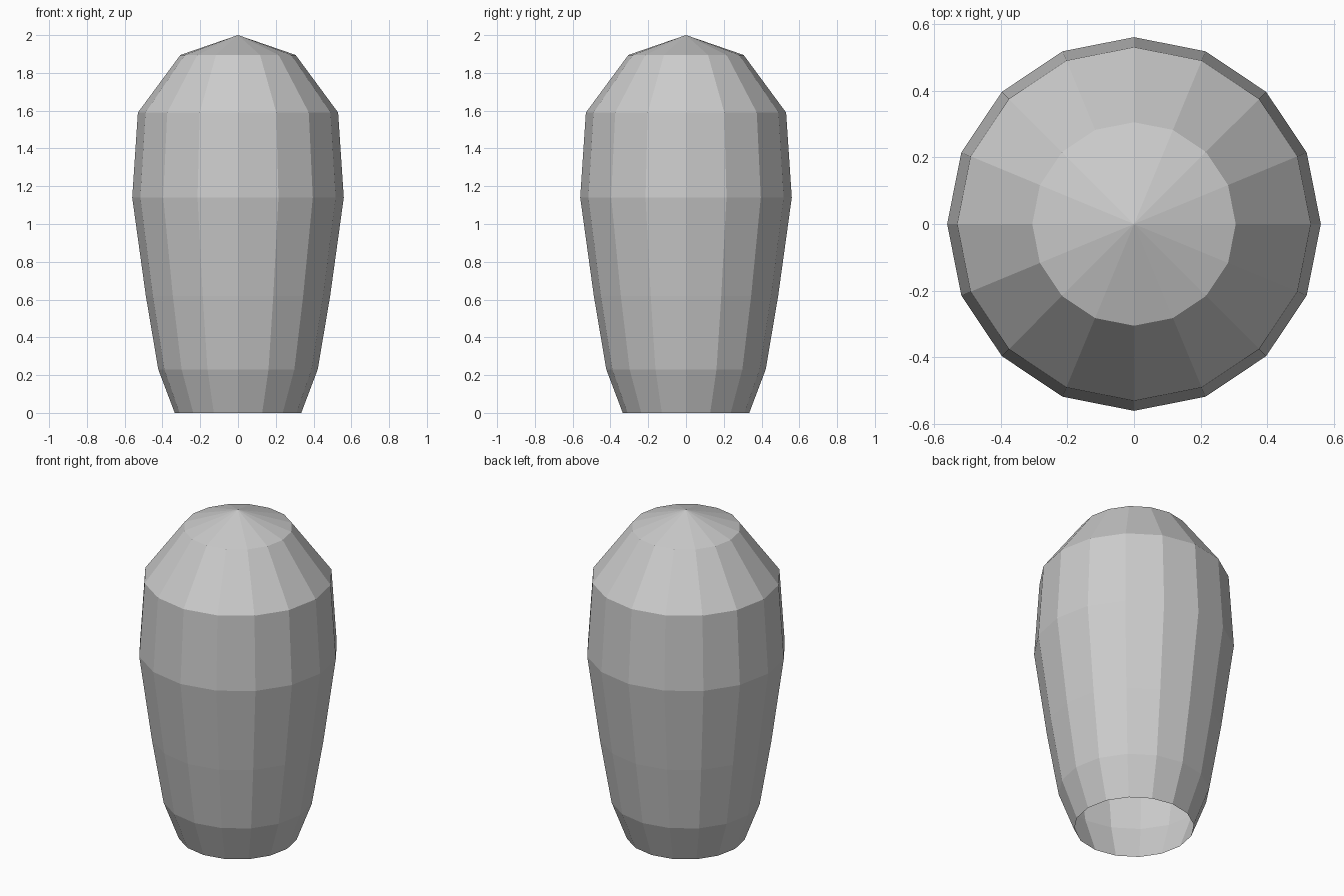
import bpy, bmesh
from math import cos, sin, tau

if "Cube" in bpy.data.objects:
    bpy.data.objects.remove(bpy.data.objects["Cube"], do_unlink=True)

SIDES = 16
# Radius and height of each ring, from the open base upward
PROFILE = [(0.335, 0.0), (0.422, 0.23), (0.488, 0.62),
           (0.56, 1.14), (0.53, 1.59), (0.305, 1.895)]
APEX = 2.0

# Plain grey surface
grey = bpy.data.materials.new("plain grey")
grey.use_nodes = True
colour = (0.6, 0.6, 0.6, 1)
grey.diffuse_color = colour
grey.node_tree.nodes["Principled BSDF"].inputs["Base Color"].default_value = colour

# Faceted shell with an open bottom
bm = bmesh.new()
rings = [[bm.verts.new((r * cos(tau * i / SIDES), r * sin(tau * i / SIDES), z))
          for i in range(SIDES)] for r, z in PROFILE]
tip = bm.verts.new((0, 0, APEX))
for i in range(SIDES):
    j = (i + 1) % SIDES
    for low, high in zip(rings, rings[1:]):
        bm.faces.new((low[i], low[j], high[j], high[i]))
    # Shallow pointed cap
    bm.faces.new((rings[-1][i], rings[-1][j], tip))

mesh = bpy.data.meshes.new("rounded_shell")
bm.to_mesh(mesh)
bm.free()
mesh.materials.append(grey)
shell = bpy.data.objects.new("rounded_shell", mesh)
bpy.context.collection.objects.link(shell)
